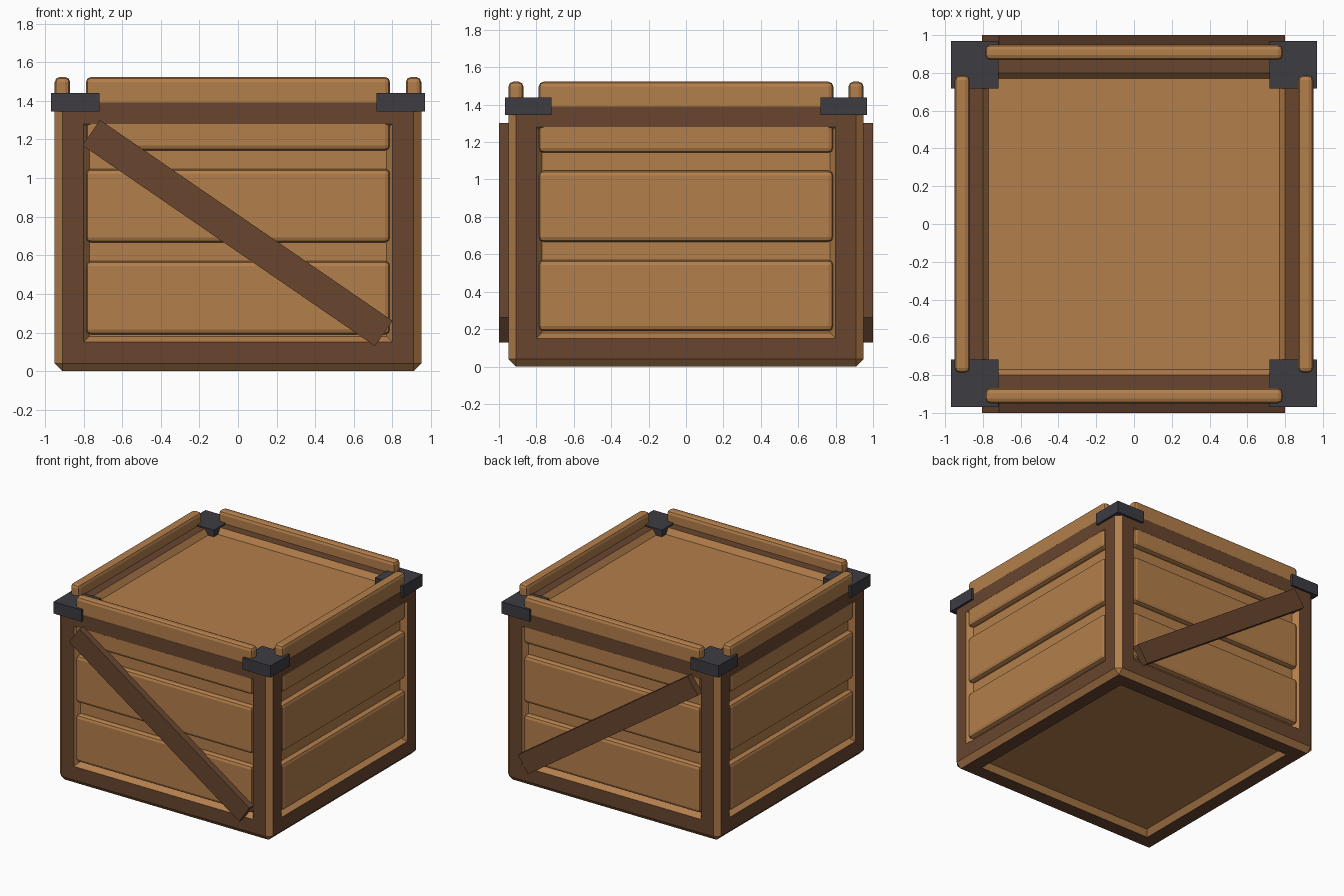
import bpy, bmesh, math
from mathutils import Matrix, Vector

if "Cube" in bpy.data.objects:
    bpy.data.objects.remove(bpy.data.objects["Cube"])


def material(name, rgb):
    m = bpy.data.materials.new(name)
    m.diffuse_color = (*rgb, 1)
    m.use_nodes = True
    m.node_tree.nodes["Principled BSDF"].inputs["Base Color"].default_value = m.diffuse_color
    return m


LIGHT = material("light_wood", (0.45, 0.21, 0.07))
DARK = material("dark_wood", (0.138, 0.06, 0.028))
METAL = material("dark_metal", (0.045, 0.045, 0.055))


def box_bm(size):
    bm = bmesh.new()
    bmesh.ops.create_cube(bm, size=1)
    bmesh.ops.scale(bm, vec=size, verts=bm.verts)
    return bm


def finish(bm, name, mats, matrix):
    bmesh.ops.recalc_face_normals(bm, faces=bm.faces)
    me = bpy.data.meshes.new(name)
    bm.to_mesh(me)
    bm.free()
    for m in mats:
        me.materials.append(m)
    ob = bpy.data.objects.new(name, me)
    ob.matrix_world = matrix
    bpy.context.collection.objects.link(ob)
    return ob


# Crate body: chamfered box, dark frames, recessed light panels on all six sides
W, H = 1.90, 1.43
bm = box_bm((W, W, H))
bmesh.ops.bevel(bm, geom=bm.edges[:], offset=0.04, segments=1, affect='EDGES')
sides = [f for f in bm.faces if f.calc_area() > 1]
frame = bmesh.ops.inset_individual(bm, faces=sides, thickness=0.11, use_even_offset=True)
for f in frame["faces"]:
    f.material_index = 1
bmesh.ops.inset_individual(bm, faces=sides, thickness=0.03, depth=-0.045,
                           use_even_offset=True)
for f in sides:
    f.material_index = 0
finish(bm, "crate_body", [LIGHT, DARK], Matrix.Translation((0, 0, H / 2)))

# Three rounded planks per side; the top one rises above the rim
for i, side in enumerate(("front", "right", "back", "left")):
    turn = Matrix.Rotation(i * math.pi / 2, 4, 'Z')
    for j, z in enumerate((0.38, 0.857, 1.333)):
        bm = box_bm((1.575, 0.08, 0.38))
        bmesh.ops.bevel(bm, geom=bm.edges[:], offset=0.026, segments=2,
                        profile=0.5, affect='EDGES')
        finish(bm, f"{side}_plank_{j + 1}", [LIGHT],
               turn @ Matrix.Translation((0, -0.909, z)))

# Diagonal braces on front and back
a, b = Vector((-0.76, 0, 1.235)), Vector((0.755, 0, 0.195))
d = b - a
tilt = Matrix.Rotation(math.atan2(-d.z, d.x), 4, 'Y')
for side, s in (("front", -1), ("back", 1)):
    mid = (a + b) / 2
    mid.y = s * 0.97
    finish(box_bm((d.length, 0.06, 0.16)), f"{side}_brace", [DARK],
           Matrix.Translation(mid) @ tilt)

# Metal corner brackets
for sx in (-1, 1):
    for sy in (-1, 1):
        name = ("front" if sy < 0 else "back") + ("_left" if sx < 0 else "_right")
        finish(box_bm((0.25, 0.25, 0.095)), name + "_bracket", [METAL],
               Matrix.Translation((sx * 0.843, sy * 0.843, 1.392)))
